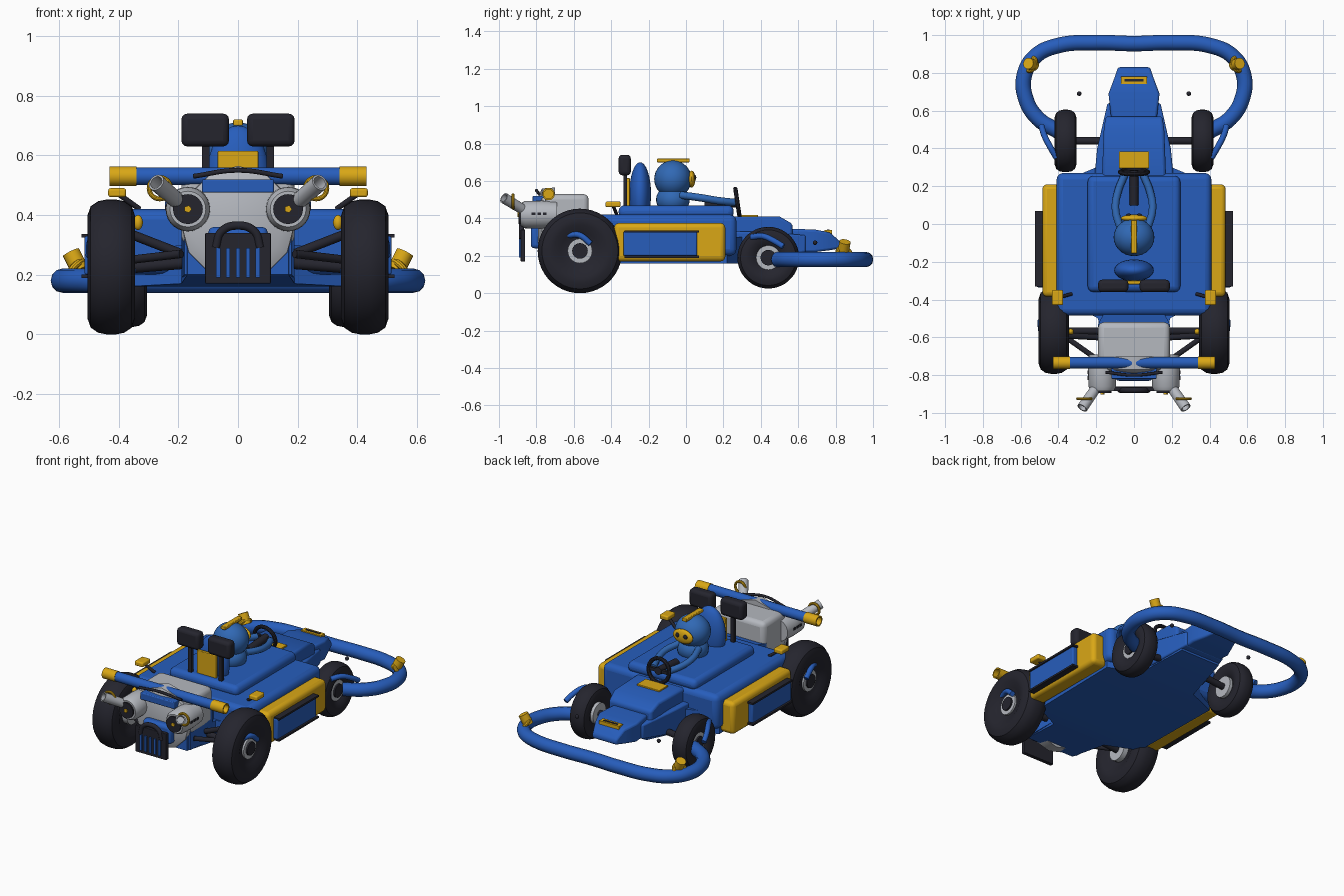
import bpy, bmesh, math
from mathutils import Vector

if "Cube" in bpy.data.objects:
    bpy.data.objects.remove(bpy.data.objects["Cube"])


def material(name, rgb):
    m = bpy.data.materials.new(name)
    m.use_nodes = True
    m.diffuse_color = (*rgb, 1)
    m.node_tree.nodes["Principled BSDF"].inputs["Base Color"].default_value = (*rgb, 1)
    return m


BLUE = material("paint_blue", (0.02, 0.11, 0.5))
SUIT = material("suit_blue", (0.03, 0.14, 0.46))
GOLD = material("trim_gold", (0.7, 0.39, 0.008))
BLACK = material("rubber_black", (0.018, 0.018, 0.027))
GREY = material("metal_grey", (0.46, 0.48, 0.52))


def finish(name, bm, mat, bevel=0):
    bmesh.ops.recalc_face_normals(bm, faces=bm.faces)
    mesh = bpy.data.meshes.new(name)
    bm.to_mesh(mesh)
    bm.free()
    ob = bpy.data.objects.new(name, mesh)
    bpy.context.collection.objects.link(ob)
    mesh.materials.append(mat)
    if bevel:
        mod = ob.modifiers.new("bevel", "BEVEL")
        mod.width, mod.segments = bevel, 3
    bpy.ops.object.select_all(action="DESELECT")
    ob.select_set(True)
    bpy.context.view_layer.objects.active = ob
    bpy.ops.object.shade_smooth_by_angle(angle=math.radians(35))
    return ob


def box(name, lo, hi, mat, bevel=0):
    """Box from its lowest to its highest corner."""
    bm = bmesh.new()
    bmesh.ops.create_cube(bm, size=1)
    for v in bm.verts:
        v.co = [(a + b) / 2 + c * abs(b - a) for a, b, c in zip(lo, hi, v.co)]
    return finish(name, bm, mat, bevel)


def pair_box(name, lo, hi, mat, bevel=0):
    """Box on the left, mirrored to the right."""
    box("left_" + name, lo, hi, mat, bevel)
    box("right_" + name, (-hi[0], *lo[1:]), (-lo[0], *hi[1:]), mat, bevel)


def ball(name, centre, size, mat):
    bm = bmesh.new()
    bmesh.ops.create_uvsphere(bm, u_segments=28, v_segments=16, radius=1)
    for v in bm.verts:
        v.co = [c + s * p for c, s, p in zip(centre, size, v.co)]
    return finish(name, bm, mat)


def lathe(name, profile, centre, axis, mat, steps=40, closed=False):
    """Spin (distance along axis, radius) points around an axis."""
    bm = bmesh.new()
    turn = Vector(axis).to_track_quat("Z", "Y")
    rings = []
    for d, r in profile:
        rings.append([bm.verts.new(Vector(centre) + turn @ Vector(
            (r * math.cos(math.tau * i / steps), r * math.sin(math.tau * i / steps), d)))
            for i in range(steps)])
    links = list(zip(rings, rings[1:]))
    if closed:
        links.append((rings[-1], rings[0]))
    else:
        bm.faces.new(rings[0])
        bm.faces.new(rings[-1])
    for a, b in links:
        for i in range(steps):
            j = (i + 1) % steps
            bm.faces.new((a[i], a[j], b[j], b[i]))
    return finish(name, bm, mat)


def rod(name, a, b, r, mat, steps=20):
    d = Vector(b) - Vector(a)
    return lathe(name, [(0, r), (d.length, r)], a, d, mat, steps)


def ring(name, centre, axis, major, minor, mat):
    points = [(minor * math.sin(math.tau * i / 10), major + minor * math.cos(math.tau * i / 10))
              for i in range(10)]
    return lathe(name, points, centre, axis, mat, 32, True)


def tube(name, points, r, mat):
    """Smooth curve tube through the points."""
    cu = bpy.data.curves.new(name, "CURVE")
    cu.dimensions, cu.bevel_depth, cu.bevel_resolution = "3D", r, 4
    cu.use_fill_caps = True
    sp = cu.splines.new("BEZIER")
    sp.bezier_points.add(len(points) - 1)
    for bp, p in zip(sp.bezier_points, points):
        bp.co = p
        bp.handle_left_type = bp.handle_right_type = "AUTO"
    cu.materials.append(mat)
    ob = bpy.data.objects.new(name, cu)
    bpy.context.collection.objects.link(ob)
    return ob


def slab(name, outline, mat, bevel=0):
    """Symmetric hull from stations of (y, half width, bottom z, top z)."""
    bm = bmesh.new()
    rows = [[bm.verts.new(p) for p in ((-w, y, lo), (w, y, lo), (w, y, hi), (-w, y, hi))]
            for y, w, lo, hi in outline]
    for a, b in zip(rows, rows[1:]):
        for i in range(4):
            j = (i + 1) % 4
            bm.faces.new((a[i], a[j], b[j], b[i]))
    bm.faces.new(rows[0])
    bm.faces.new(rows[-1])
    return finish(name, bm, mat, bevel)


# Bodywork
slab("floor_pan", [(-0.76, 0.17, 0.2, 0.3), (-0.5, 0.19, 0.17, 0.3), (-0.4, 0.38, 0.16, 0.3),
                   (0.22, 0.39, 0.16, 0.3), (0.3, 0.2, 0.16, 0.3), (0.6, 0.14, 0.2, 0.3)], BLUE)
box("main_body", (-0.41, -0.485, 0.2), (0.41, 0.27, 0.42), BLUE, 0.035)
box("cockpit_deck", (-0.245, -0.36, 0.4), (0.245, 0.255, 0.47), BLUE, 0.03)
slab("tail_cover", [(-0.74, 0.18, 0.2, 0.36), (-0.53, 0.19, 0.19, 0.4), (-0.4, 0.12, 0.2, 0.41)], BLUE)
slab("front_cowl", [(0.24, 0.17, 0.18, 0.41), (0.5, 0.16, 0.2, 0.41), (0.57, 0.15, 0.22, 0.37)], BLUE, 0.015)
slab("cowl_skirt", [(0.24, 0.21, 0.18, 0.33), (0.4, 0.195, 0.18, 0.33), (0.64, 0.14, 0.22, 0.31)], BLUE, 0.01)
slab("nose", [(0.55, 0.12, 0.22, 0.345), (0.69, 0.135, 0.22, 0.34),
              (0.77, 0.105, 0.23, 0.325), (0.83, 0.085, 0.24, 0.27)], BLUE, 0.012)
box("nose_vent", (-0.07, 0.74, 0.3), (0.07, 0.78, 0.338), GOLD)
box("nose_vent_slot", (-0.05, 0.755, 0.33), (0.05, 0.768, 0.341), BLACK)
pair_box("side_pod", (0.38, -0.385, 0.17), (0.485, 0.21, 0.375), GOLD, 0.025)
pair_box("side_panel", (0.47, -0.335, 0.2), (0.515, 0.06, 0.33), BLUE, 0.008)
for z in (0.195, 0.33):
    pair_box("panel_rail", (0.485, -0.33, z - 0.006), (0.524, 0.07, z + 0.006), BLACK)

# Wheels, axles and guards
for label, y, z, r, lo, hi in (("rear", -0.567, 0.226, 0.226, 0.345, 0.505),
                               ("front", 0.44, 0.19, 0.165, 0.305, 0.42)):
    half, mid = (hi - lo) / 2, (lo + hi) / 2
    shape = [(0.55, 0.06 / r), (0.75, 0.45), (0.97, 0.62), (1, 0.76), (0.86, 0.9), (0.55, 0.975), (0.2, 1)]
    profile = [(half * a, r * b) for a, b in shape]
    profile += [(-a, b) for a, b in reversed(profile)]
    for s, side in ((1, "left"), (-1, "right")):
        name = side + "_" + label
        lathe(name + "_tyre", profile, (s * mid, y, z), (1, 0, 0), BLACK, 44)
        rod(name + "_rim", (s * lo, y, z), (s * (hi - 0.022), y, z), 0.066, GREY, 28)
        rod(name + "_hub", (s * mid, y, z), (s * (hi - 0.012), y, z), 0.042, BLACK, 16)
        rod(name + "_axle", (s * 0.1, y, z + 0.02), (s * lo, y, z), 0.02, BLACK)

for s, side in ((1, "left"), (-1, "right")):
    tube(side + "_front_guard", [(s * 0.41, 0.35, 0.3), (s * 0.445, 0.41, 0.305),
                                 (s * 0.475, 0.47, 0.28), (s * 0.49, 0.52, 0.25)], 0.016, BLUE)
    tube(side + "_rear_guard", [(s * 0.47, -0.635, 0.31), (s * 0.49, -0.57, 0.31),
                                (s * 0.495, -0.51, 0.265)], 0.016, BLUE)
    rod(side + "_upper_link", (s * 0.19, -0.6, 0.27), (s * 0.37, -0.59, 0.34), 0.016, BLACK)
    rod(side + "_brace", (s * 0.19, -0.72, 0.27), (s * 0.36, -0.6, 0.25), 0.014, BLACK)
    ball(side + "_joint", (s * 0.335, -0.57, 0.375), (0.016, 0.016, 0.025), GOLD)
    # Side lamps on stalks
    rod(side + "_lamp_stalk", (s * 0.33, -0.37, 0.42), (s * 0.4, -0.39, 0.47), 0.009, BLACK)
    box(side + "_lamp", (s * 0.405 - 0.03, -0.43, 0.46), (s * 0.405 + 0.03, -0.35, 0.49), GOLD, 0.008)
    # Clamps on the front bumper
    ring(side + "_bumper_clamp", (s * 0.545, 0.845, 0.215), (s * 0.6, 0.25, 0.5), 0.036, 0.012, GOLD)
    rod(side + "_bumper_lamp", (s * 0.53, 0.84, 0.215), (s * 0.56, 0.85, 0.275), 0.03, GOLD)
    ball(side + "_pin", (s * 0.29, 0.69, 0.27), (0.012, 0.012, 0.012), BLACK)

# Front bumper loop
half_loop = [(0.4, 0.49, 0.18), (0.51, 0.56, 0.18), (0.575, 0.67, 0.18), (0.58, 0.79, 0.18),
             (0.52, 0.89, 0.18), (0.4, 0.945, 0.18), (0.2, 0.96, 0.18)]
tube("front_bumper", half_loop + [(0, 0.955, 0.18)] + [(-x, y, z) for x, y, z in reversed(half_loop)], 0.041, BLUE)

# Engine and exhausts
box("engine_block", (-0.19, -0.75, 0.3), (0.19, -0.52, 0.53), GREY, 0.03)
lathe("engine_case", [(0, 0.195), (0.07, 0.19), (0.09, 0.15)], (0, -0.7, 0.37), (0, -1, 0), GREY, 12)
box("engine_badge_plate", (-0.12, -0.82, 0.475), (0.12, -0.76, 0.52), BLUE, 0.005)
tube("engine_hose", [(-0.15, -0.785, 0.53), (0, -0.8, 0.55), (0.15, -0.785, 0.53)], 0.008, BLACK)
box("engine_sump", (-0.1, -0.83, 0.24), (0.1, -0.72, 0.36), BLUE, 0.02)
for s, side in ((1, "left"), (-1, "right")):
    x = s * 0.168
    lathe(side + "_cylinder", [(0, 0.07), (0.08, 0.075), (0.17, 0.073), (0.195, 0.06)],
          (x, -0.69, 0.42), (0, -1, 0), GREY, 28)
    rod(side + "_intake", (x, -0.88, 0.42), (x, -0.895, 0.42), 0.05, BLACK, 24)
    rod(side + "_intake_cap", (x, -0.89, 0.42), (x, -0.902, 0.42), 0.013, GOLD, 5)
    start, end = Vector((s * 0.195, -0.86, 0.44)), Vector((s * 0.275, -0.975, 0.51))
    lathe(side + "_exhaust", [(0, 0.027), (0.155, 0.029), (0.155, 0.022), (0.1, 0.02)],
          start, end - start, GREY, 24)
    ring(side + "_exhaust_ring", (s * 0.262, -0.925, 0.49), (0, 1, 0), 0.036, 0.008, GOLD)
    for y in (-0.815, -0.785, -0.755):
        box(side + "_cylinder_slot", (s * 0.241 - 0.004, y - 0.01, 0.417), (s * 0.241 + 0.004, y + 0.01, 0.432), BLACK)

# Radiator grille
box("radiator", (-0.11, -0.885, 0.17), (0.11, -0.86, 0.34), BLACK, 0.004)
for i in range(5):
    x = (i - 2) * 0.033
    box("radiator_bar", (x - 0.007, -0.893, 0.19), (x + 0.007, -0.884, 0.29), BLUE)
tube("radiator_arch", [(-0.075, -0.88, 0.29), (-0.055, -0.88, 0.345), (0, -0.88, 0.365),
                       (0.055, -0.88, 0.345), (0.075, -0.88, 0.29)], 0.014, BLACK)

# Rear roll bar with open ends
rod("rear_bar", (-0.35, -0.735, 0.53), (0.35, -0.735, 0.53), 0.03, BLUE, 28)
for s, side in ((1, "left"), (-1, "right")):
    lathe(side + "_bar_end", [(0, 0.033), (0.09, 0.033), (0.09, 0.025), (0.03, 0.025)],
          (s * 0.34, -0.735, 0.53), (s, 0, 0), GOLD, 28)

# Seat and headrests
ball("seat_back", (0, -0.245, 0.53), (0.105, 0.058, 0.17), BLUE)
box("seat_plate", (-0.068, -0.32, 0.45), (0.068, -0.3, 0.615), GOLD, 0.004)
pair_box("headrest", (0.03, -0.36, 0.63), (0.19, -0.295, 0.74), BLACK, 0.02)
pair_box("headrest_post", (0.095, -0.335, 0.45), (0.12, -0.315, 0.64), BLACK)

# Driver
ball("driver_body", (0, -0.07, 0.5), (0.095, 0.09, 0.08), SUIT)
ball("driver_head", (0, -0.07, 0.61), (0.108, 0.1, 0.1), SUIT)
box("head_crest", (-0.016, -0.155, 0.7), (0.016, 0.02, 0.72), GOLD, 0.004)
ball("face_mask", (0, 0.03, 0.61), (0.07, 0.02, 0.045), GOLD)
for s, side in ((1, "left"), (-1, "right")):
    ball(side + "_eye", (s * 0.028, 0.047, 0.618), (0.014, 0.008, 0.014), BLACK)
    tube(side + "_arm", [(s * 0.07, -0.03, 0.525), (s * 0.098, 0.08, 0.51),
                         (s * 0.085, 0.17, 0.495), (s * 0.05, 0.26, 0.485)], 0.02, SUIT)

# Steering
ring("steering_wheel", (0, 0.275, 0.485), (0, 1, 0.15), 0.073, 0.012, BLACK)
box("steering_spoke", (-0.07, 0.265, 0.475), (0.07, 0.282, 0.495), BLACK)
rod("steering_column", (0, 0.1, 0.47), (0, 0.285, 0.485), 0.024, BLACK)
box("dash_plate", (-0.08, 0.295, 0.4), (0.08, 0.385, 0.419), GOLD, 0.003)
